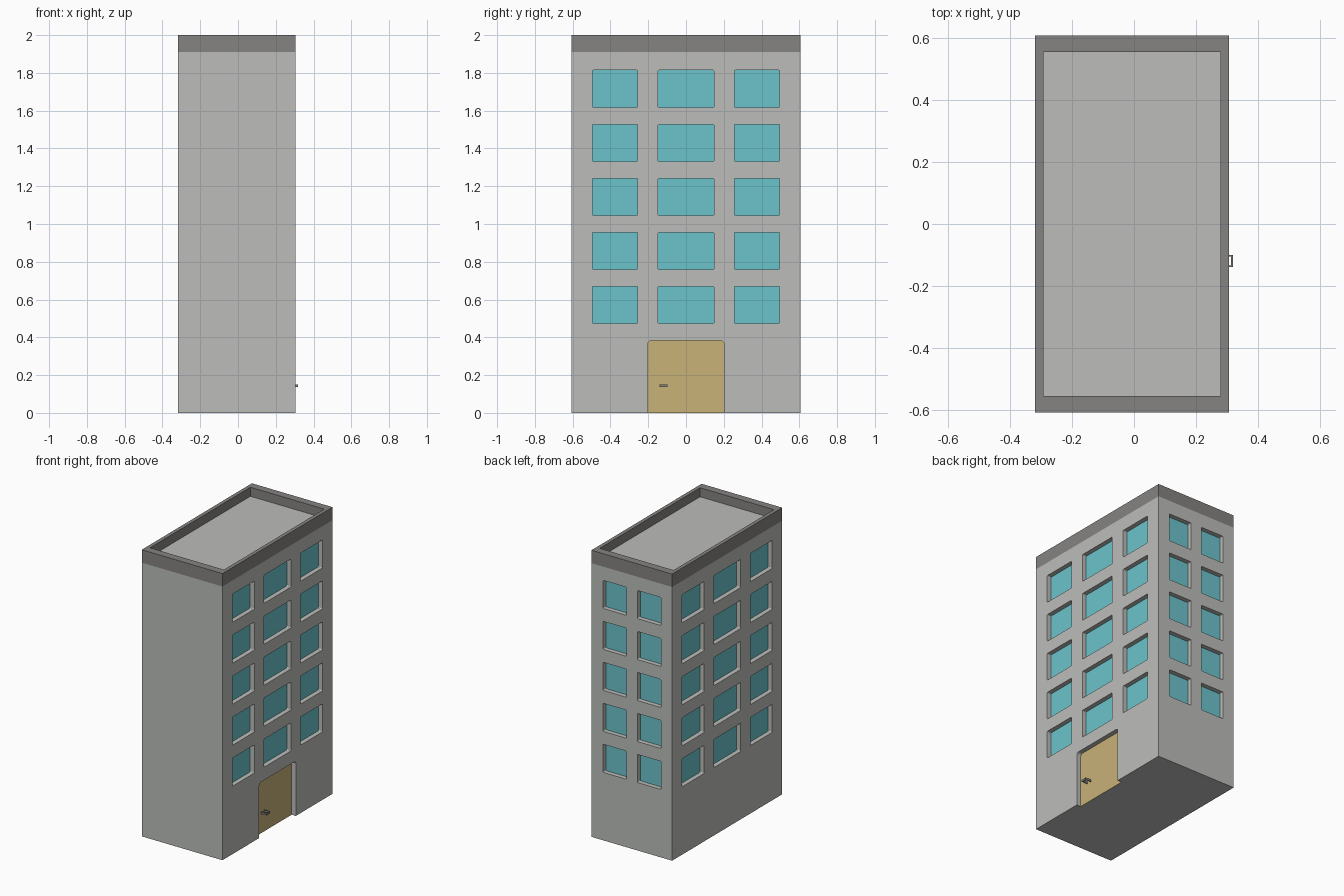
import bpy, bmesh, math
from mathutils import Vector

cube = bpy.data.objects.get("Cube")
if cube:
    bpy.data.objects.remove(cube, do_unlink=True)

# Main sizes
X0, X1, Y = -0.318, 0.305, 0.607
WALL_TOP, TOP, DECK = 1.91, 2.0, 1.937
RECESS, PLATE = 0.036, 0.004


def material(name, rgb):
    m = bpy.data.materials.new(name)
    m.use_nodes = True
    colour = (*rgb, 1)
    m.diffuse_color = colour
    bsdf = next(n for n in m.node_tree.nodes if n.type == 'BSDF_PRINCIPLED')
    bsdf.inputs["Base Color"].default_value = colour
    return m


wall = material("pale_grey_wall", (0.503, 0.515, 0.491))
trim = material("dark_grey_trim", (0.235, 0.229, 0.223))
glass = material("turquoise_glass", (0.147, 0.552, 0.597))
wood = material("tan_door", (0.578, 0.445, 0.191))


def add_box(bm, lo, hi):
    lo, hi = Vector(lo), Vector(hi)
    verts = bmesh.ops.create_cube(bm, size=1)["verts"]
    for v in verts:
        v.co = (lo + hi) / 2 + v.co * (hi - lo)


def finish(bm, name, *mats):
    bmesh.ops.recalc_face_normals(bm, faces=bm.faces[:])
    mesh = bpy.data.meshes.new(name)
    bm.to_mesh(mesh)
    bm.free()
    for m in mats:
        mesh.materials.append(m)
    obj = bpy.data.objects.new(name, mesh)
    bpy.context.collection.objects.link(obj)
    return obj


# Each side maps (along, height, distance inwards) to a point
SIDES = {
    "right": lambda u, z, d: (X1 - d, u, z),
    "left": lambda u, z, d: (X0 + d, u, z),
    "back": lambda u, z, d: (u, Y - d, z),
}


def add_panel(bm, side, u0, u1, z0, z1, d0, d1, r, round_base=True):
    """Prism with rounded corners, set between two depths of a wall."""
    corners = [(u1 - r, z1 - r, 0), (u0 + r, z1 - r, 1)]
    outline = []
    if round_base:
        corners += [(u0 + r, z0 + r, 2), (u1 - r, z0 + r, 3)]
    for u, z, quarter in corners:
        for step in range(4):
            a = (quarter + step / 3) * math.pi / 2
            outline.append((u + r * math.cos(a), z + r * math.sin(a)))
    if not round_base:
        outline += [(u0, z0), (u1, z0)]
    rings = [[bm.verts.new(SIDES[side](u, z, d)) for u, z in outline]
             for d in (d0, d1)]
    for ring in rings:
        bm.faces.new(ring)
    n = len(outline)
    for i in range(n):
        j = (i + 1) % n
        bm.faces.new((rings[0][i], rings[0][j], rings[1][j], rings[1][i]))


# Window openings and panes on three sides
LONG = [(-0.496, -0.256), (-0.148, 0.148), (0.256, 0.496)]
SHORT = [(-0.231, -0.05), (0.034, 0.215)]
cuts = bmesh.new()
for side, columns in (("right", LONG), ("left", LONG), ("back", SHORT)):
    panes = bmesh.new()
    for floor in range(5):
        z = 0.474 + 0.286 * floor
        for u0, u1 in columns:
            add_panel(cuts, side, u0, u1, z, z + 0.196, -0.02, RECESS, 0.006)
            add_panel(panes, side, u0, u1, z, z + 0.196,
                      RECESS - PLATE, RECESS, 0.006)
    finish(panes, side + "_windows", glass)

# Door opening and door
add_panel(cuts, "right", -0.202, 0.202, -0.05, 0.383, -0.02, RECESS, 0.018, False)
door = bmesh.new()
add_panel(door, "right", -0.202, 0.202, 0, 0.383, RECESS - PLATE, RECESS, 0.018, False)
finish(door, "door", wood)

# Walls with the openings cut out
bm = bmesh.new()
add_box(bm, (X0, -Y, 0), (X1, Y, WALL_TOP))
walls = finish(bm, "walls", wall)
cutter = finish(cuts, "opening_cutter", wall)
cutter.hide_render = True
mod = walls.modifiers.new("openings", 'BOOLEAN')
mod.operation, mod.solver, mod.object = 'DIFFERENCE', 'EXACT', cutter
deps = bpy.context.evaluated_depsgraph_get()
cut_mesh = bpy.data.meshes.new_from_object(walls.evaluated_get(deps))
walls.modifiers.clear()
walls.data = cut_mesh
bpy.data.objects.remove(cutter, do_unlink=True)

# Parapet band with a sunken roof deck
bm = bmesh.new()
add_box(bm, (X0, -Y, WALL_TOP), (X1, Y, TOP))
bm.normal_update()
top = max(bm.faces, key=lambda f: f.calc_center_median().z)
bottom = min(bm.faces, key=lambda f: f.calc_center_median().z)
bmesh.ops.delete(bm, geom=[bottom], context='FACES_ONLY')
bmesh.ops.inset_individual(bm, faces=[top], thickness=0.025)
cx = (X0 + X1) / 2
for v in top.verts:
    v.co.x = cx + math.copysign(0.285, v.co.x - cx)
    v.co.y = math.copysign(0.553, v.co.y)
deck = bmesh.ops.extrude_discrete_faces(bm, faces=[top])["faces"][0]
for v in deck.verts:
    v.co.z = DECK
deck.material_index = 1
finish(bm, "parapet_and_roof_deck", trim, wall)

# Door handle: two posts and a grip bar
bm = bmesh.new()
face, out, z0, z1 = X1 - RECESS + PLATE, 0.318, 0.137, 0.151
for y in (-0.139, -0.105):
    add_box(bm, (face, y, z0), (out - 0.006, y + 0.006, z1))
add_box(bm, (out - 0.006, -0.139, z0), (out, -0.099, z1))
finish(bm, "door_handle", trim)
